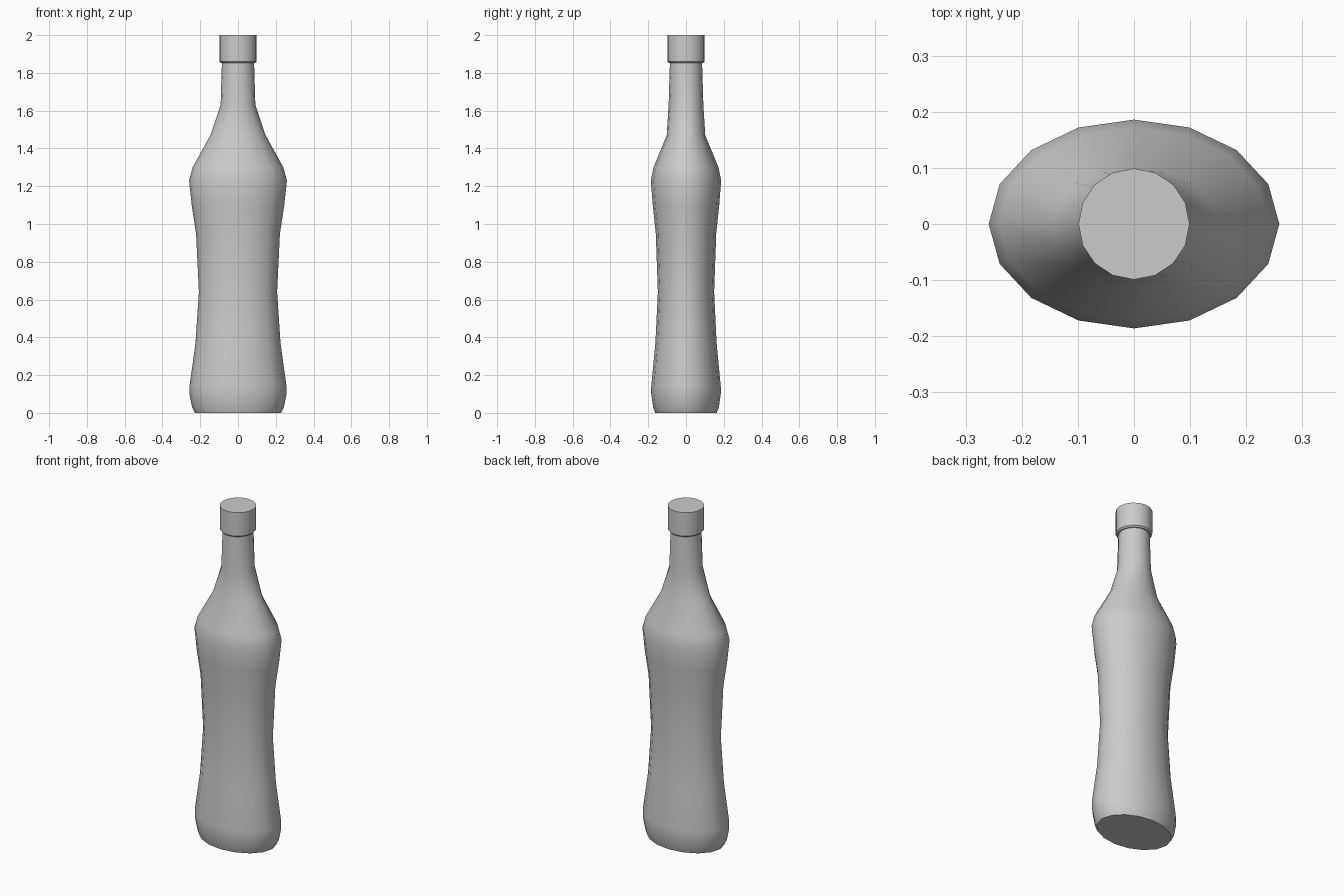
import bpy, bmesh, math

if "Cube" in bpy.data.objects:
    bpy.data.objects.remove(bpy.data.objects["Cube"])

SIDES = 16

def loft(name, rings, angle):
    """Skin a stack of elliptical rings (z, x radius, y radius) and cap both ends."""
    bm = bmesh.new()
    loops = []
    for z, rx, ry in rings:
        loops.append([bm.verts.new((rx * math.cos(2 * math.pi * i / SIDES),
                                    ry * math.sin(2 * math.pi * i / SIDES), z))
                      for i in range(SIDES)])
    for low, high in zip(loops, loops[1:]):
        for i in range(SIDES):
            j = (i + 1) % SIDES
            bm.faces.new((low[i], low[j], high[j], high[i]))
    bm.faces.new(loops[0][::-1])
    bm.faces.new(loops[-1])
    mesh = bpy.data.meshes.new(name)
    bm.to_mesh(mesh)
    bm.free()
    obj = bpy.data.objects.new(name, mesh)
    bpy.context.collection.objects.link(obj)
    bpy.ops.object.select_all(action='DESELECT')
    obj.select_set(True)
    bpy.context.view_layer.objects.active = obj
    bpy.ops.object.shade_smooth_by_angle(angle=math.radians(angle))
    return obj

# Waisted oval body blending into a round neck
loft("bottle_body", [
    (0.00, 0.228, 0.163),
    (0.03, 0.243, 0.174),
    (0.10, 0.257, 0.184),
    (0.14, 0.257, 0.184),
    (0.37, 0.225, 0.162),
    (0.64, 0.207, 0.149),
    (0.95, 0.222, 0.160),
    (1.10, 0.245, 0.176),
    (1.23, 0.259, 0.186),
    (1.30, 0.240, 0.172),
    (1.47, 0.146, 0.102),
    (1.63, 0.092, 0.092),
    (1.86, 0.085, 0.085),
], 45)

# Round cap with a small recessed lip underneath
loft("cap", [
    (1.852, 0.091, 0.091),
    (1.86, 0.099, 0.099),
    (2.00, 0.099, 0.099),
], 30)
